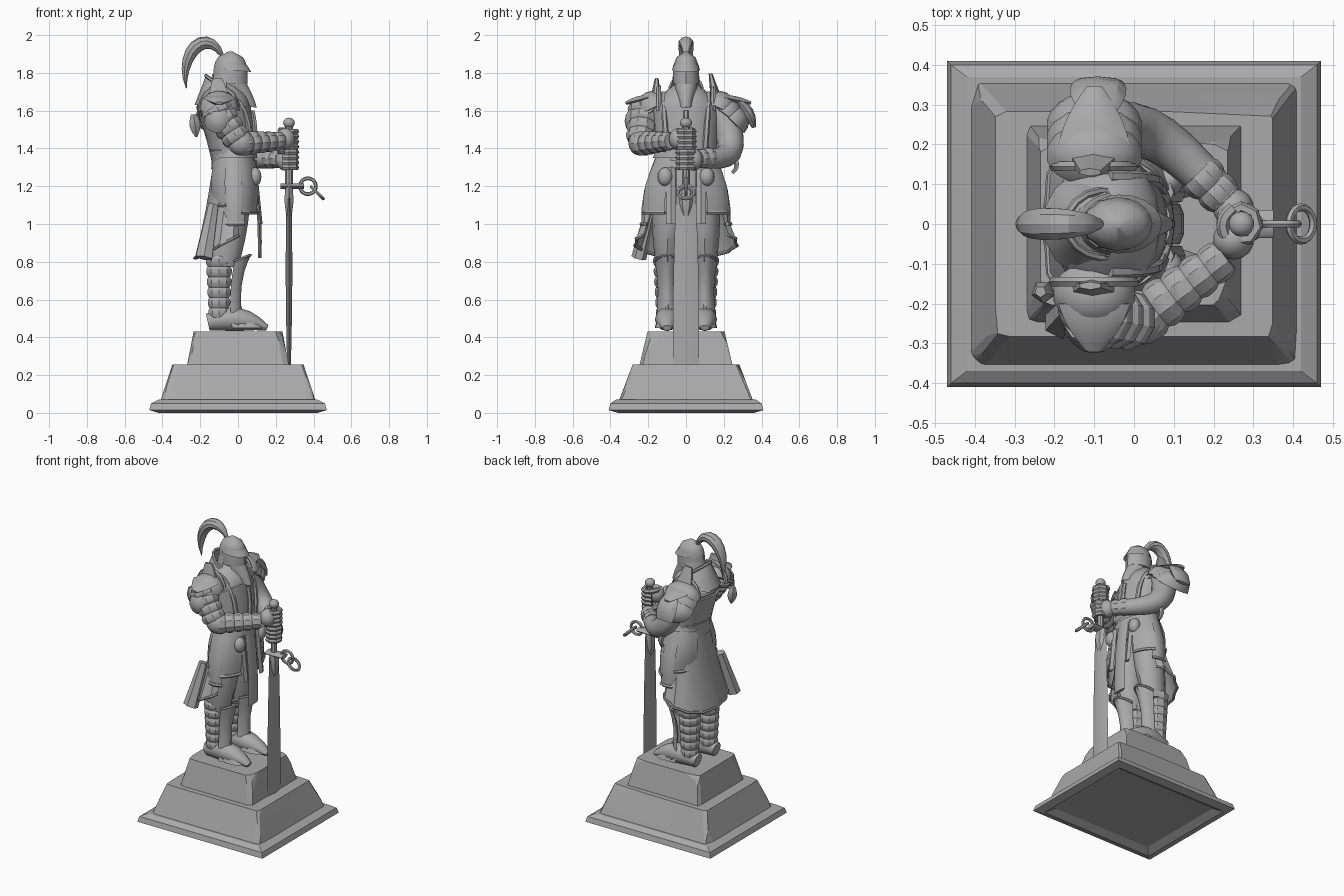
import bpy, bmesh, math, random
from math import cos, sin, pi, radians
from mathutils import Vector, Matrix

random.seed(4)
if "Cube" in bpy.data.objects:
    bpy.data.objects.remove(bpy.data.objects["Cube"])

stone = bpy.data.materials.new("grey_stone")
stone.use_nodes = True
grey = (.4, .4, .4, 1)
stone.diffuse_color = grey
stone.node_tree.nodes["Principled BSDF"].inputs["Base Color"].default_value = grey
SIDES = (("left", 1), ("right", -1))


def finish(name, bm, angle=35):
    bmesh.ops.recalc_face_normals(bm, faces=bm.faces)
    mesh = bpy.data.meshes.new(name)
    bm.to_mesh(mesh)
    bm.free()
    mesh.materials.append(stone)
    for polygon in mesh.polygons:
        polygon.use_smooth = True
    mesh.set_sharp_from_angle(angle=radians(angle))
    bpy.context.collection.objects.link(bpy.data.objects.new(name, mesh))


def mix(start, end, bulge=0):
    """Rule that blends two cross-sections, swelling in the middle."""
    return lambda t: [a + (b - a) * t + bulge * sin(pi * t) for a, b in zip(start, end)]


def bezier(*controls, steps=6):
    path = []
    for i in range(steps + 1):
        points = [Vector(c) for c in controls]
        while len(points) > 1:
            points = [a.lerp(b, i / steps) for a, b in zip(points, points[1:])]
        path.append(points[0])
    return path


def arc(centre, u, v, start, end, steps):
    """Points on the ellipse with half-axes u and v."""
    angles = [radians(start + (end - start) * i / steps) for i in range(steps + 1)]
    return [Vector(centre) + Vector(u) * cos(a) + Vector(v) * sin(a) for a in angles]


def limb(name, path, radius, sides=12, ref=None, closed=False, angle=35):
    """Tube along a path; radius is a number, a (side, up) pair or a rule."""
    bm = bmesh.new()
    path = [Vector(p) for p in path]
    count = len(path)
    span = (path[-1] - path[0]).normalized()
    ref = Vector(ref) if ref else Vector((1, 0, 0) if abs(span.z) > .75 else (0, 0, 1))
    rings = []
    for i, point in enumerate(path):
        before, after = path[i - 1 if closed else max(i - 1, 0)], path[(i + 1) % count if closed else min(i + 1, count - 1)]
        tangent = (after - before).normalized()
        side = tangent.cross(ref).normalized()
        up = side.cross(tangent)
        r = radius(i / (count - 1)) if callable(radius) else radius
        wide, high = (r, r) if isinstance(r, (int, float)) else r
        rings.append([bm.verts.new(p) for p in arc(point, side * wide, up * high, 0, 360, sides)[:-1]])
    for a, b in zip(rings, rings[1:] + rings[:1] if closed else rings[1:]):
        for k in range(sides):
            bm.faces.new((a[k - 1], a[k], b[k], b[k - 1]))
    if not closed:
        bm.faces.new(rings[0])
        bm.faces.new(rings[-1])
    finish(name, bm, angle)


def banded(name, a, b, start, end, bands):
    """Limb wrapped in bulging armour bands."""
    def radius(t):
        return (start + (end - start) * t) * (.86 + .14 * abs(sin(pi * bands * t)) ** .5)
    limb(name, bezier(a, b, steps=bands * 4), radius, 10, angle=25)


def sheet(name, sweep, start, end, y=0, bulge=0, dip=0, fold=0, hem=0, thick=.012, rows=4, steps=12):
    """Plate swept round z (0 is ahead) between two arcs of x, z, x radius, y radius."""
    bm = bmesh.new()
    grid = []
    for q in range(rows + 1):
        t = q / rows
        x, z, rx, ry = mix(start, end)(t)
        swell = 1 + bulge * sin(pi * t)
        line = arc((x, y, z), (rx * swell, 0, dip * t), (0, ry * swell, 0), *sweep, steps)
        for p in line[1::2]:
            p.xy = Vector((x, y)) + (p.xy - Vector((x, y))) * (1 + fold * t)
        grid.append([bm.verts.new(p) for p in line])
    for a, b in zip(grid, grid[1:]):
        for k in range(steps):
            bm.faces.new((a[k], a[k + 1], b[k + 1], b[k]))
    bmesh.ops.solidify(bm, geom=bm.faces[:], thickness=thick)
    if hem:
        limb(name + "_trim", line, hem, 6, ref=(0, 0, 1))
    finish(name, bm)


def ball(name, centre, size, tilt=0, dome=False):
    """Ellipsoid, or a tilted hollow dome."""
    bm = bmesh.new()
    bmesh.ops.create_uvsphere(bm, u_segments=14, v_segments=8, radius=1)
    if dome:
        bmesh.ops.delete(bm, geom=[v for v in bm.verts if v.co.z < -.05], context="VERTS")
    bmesh.ops.transform(bm, verts=bm.verts, matrix=Matrix.Translation(centre)
                        @ Matrix.Rotation(tilt, 4, "X") @ Matrix.Diagonal((*size, 1)))
    if dome:
        bmesh.ops.solidify(bm, geom=bm.faces[:], thickness=.014)
    finish(name, bm)


def tier(name, bottom, top, low, high, chips=0, hollow=False):
    """Tapered stone block, chipped by planes or hollowed underneath."""
    bm = bmesh.new()
    bmesh.ops.create_cube(bm, size=2)
    for v in bm.verts:
        half, z = (high, top) if v.co.z > 0 else (low, bottom)
        v.co = (v.co.x * half[0], v.co.y * half[1], z)
    for i in range(chips):
        a = 2 * pi * (i + random.uniform(-.4, .4)) / chips
        normal = Vector((cos(a), sin(a), random.uniform(.2, .6))).normalized()
        reach = max(v.co.dot(normal) for v in bm.verts) - random.uniform(.003, .012)
        bmesh.ops.bisect_plane(bm, geom=bm.verts[:] + bm.edges[:] + bm.faces[:],
                               plane_co=normal * reach, plane_no=normal, clear_outer=True)
        bmesh.ops.holes_fill(bm, edges=[e for e in bm.edges if e.is_boundary])
    if hollow:
        floor = min(bm.faces, key=lambda f: f.calc_center_median().z)
        for level in (0, .025):
            bmesh.ops.inset_region(bm, faces=[floor], thickness=.07)
            for v in floor.verts:
                v.co.z = level
        bmesh.ops.poke(bm, faces=[floor])["verts"][0].co.z = .05
    finish(name, bm, 8)


# Stepped pedestal
tier("plinth", .015, .05, (.47, .41), (.46, .4), hollow=True)
tier("plinth_lip", .05, .07, (.46, .4), (.42, .37))
tier("lower_step", .06, .255, (.412, .357), (.348, .283), 22)
tier("upper_step", .25, .43, (.27, .247), (.235, .204), 18)

# Legs, greaves and boots
for side, s in SIDES:
    y = s * .1
    limb(side + "_thigh", bezier((-.03, y * .8, 1.25), (-.04, y, 1), (-.08, y, .78)), mix((.09, .1), (.06, .08), .01))
    banded(side + "_calf", (-.1, y, .83), (-.1, y, .5), .076, .058, 6)
    sheet(side + "_greave", (-65, 65), (-.08, .5, .1, .064), (-.08, .78, .145, .07), y, bulge=-.2, dip=.055, hem=.008)
    limb(side + "_greave_ridge", bezier((.02, y, .52), (-.03, y, .66), (.06, y, .83)), mix((.012, .012), (.006, .006)), 6)
    limb(side + "_boot", bezier((-.16, y, .48), (0, y, .525), (.155, y, .45)), mix((.04, .045), (.025, .015), .032))
    for i in range(3):
        x = .04 * i
        sheet(f"{side}_boot_plate_{i}", (-90, 90), (x - .05, .535 - x / 3, .07, .045), (x - .03, .45, .09, .065), y, rows=1)

# Coat skirt, hip plates, belt and front cloth
sheet("coat_skirt", (60, 300), (-.03, 1.33, .1, .155), (-.07, .9, .15, .26), dip=.08, fold=.06, bulge=-.06, steps=18, hem=.009)
for side, s in SIDES:
    for part, start, end, low in (("front", 28, 75, 1.06), ("side", 68, 118, 1), ("back", 112, 160, 1.1)):
        sheet(f"{side}_{part}_hip_plate", (s * start, s * end), (-.02, 1.36, .11, .16), (-.015, low, .13, .235),
              bulge=.12, steps=5, hem=.011)
    ball(side + "_pouch", (.09, s * .11, 1.25), (.035, .04, .05))
    limb(side + "_hanging_strap", bezier((.09, s * .08, 1.3), (.12, s * .08, 1)), (.025, .01), 4)
limb("right_coat_tail", bezier((-.13, -.18, 1.1), (-.18, -.25, .82)), mix((.03, .03), (.04, .05)), 6)
limb("front_cloth", bezier((.08, 0, 1.34), (.12, 0, 1.1), (.115, 0, .82)), (.05, .012), 6)
for i in range(2):
    sheet(f"belt_{i}", (0, 360), (-.02, 1.29 + i * .06, .122, .175), (-.02, 1.335 + i * .06, .12, .16), thick=.02, rows=1, steps=20)

# Torso, breastplate detail and collar
limb("torso", bezier((-.02, 0, 1.2), (-.02, 0, 1.4), (-.07, 0, 1.6)), mix((.145, .1), (.18, .14)), 16)
limb("shoulders", bezier((-.07, 0, 1.6), (-.075, 0, 1.74)), mix((.18, .14), (.06, .06), .02), 16)
limb("chest_ridge", bezier((.085, 0, 1.38), (.1, 0, 1.5), (.075, 0, 1.6)), .014, 6)
for side, s in SIDES:
    limb(side + "_chest_strap", bezier((.06, s * .1, 1.38), (.07, s * .12, 1.64), (-.06, s * .12, 1.69)), .016, 6)
sheet("back_plate", (110, 250), (-.07, 1.66, .13, .16), (-.03, 1.39, .115, .15), bulge=.13, hem=.01)
sheet("collar", (60, 300), (-.09, 1.63, .14, .14), (-.07, 1.71, .1, .085), dip=-.075, hem=.01, thick=.015)
sheet("scarf", (0, 360), (-.06, 1.69, .09, .08), (-.08, 1.62, .14, .14), bulge=.08, fold=.05, thick=.02, steps=16)
limb("loose_scarf_end", bezier((-.235, -.17, 1.58), (-.22, -.17, 1.46)), mix((.015, .015), (.005, .005), .02), 5)

# Helmet with brow, neck guard, face plate and plume
limb("head", bezier((-.045, 0, 1.66), (-.03, 0, 1.82)), (.057, .07))
limb("helmet", bezier((-.04, 0, 1.74), (-.04, 0, 1.912)), lambda t: [r * (1.02 - t ** 4) ** .5 for r in (.068, .09)])
sheet("helmet_brow", (-110, 110), (-.04, 1.845, .085, .066), (-.035, 1.815, .105, .074), dip=-.01)
sheet("neck_guard", (100, 260), (-.04, 1.79, .09, .07), (-.045, 1.72, .1, .08), hem=.006)
sheet("face_plate", (-75, 75), (-.04, 1.765, .075, .064), (-.02, 1.635, .12, .04), bulge=.06, dip=-.02, steps=8)
limb("plume", arc((-.17, 0, 1.78), (.11, 0, 0), (0, 0, .18), 40, 200, 10),
     lambda t: [r * sin(pi * (.1 + .88 * t)) for r in (.036, .042)], 10, ref=(0, 1, 0), angle=25)

# Arms
limb("left_arm", bezier((-.09, .17, 1.64), (-.05, .26, 1.4), (.03, .29, 1.33), (.23, .06, 1.345), steps=9),
     mix((.08, .08), (.045, .045), .005), 14, ref=(1, 1, .3))
limb("left_elbow_cloth", bezier((0, .23, 1.38), (0, .3, 1.31), (0, .245, 1.27)), mix((.02, .02), (.01, .01)), 5)
banded("left_cuff", (.16, .13, 1.35), (.23, .06, 1.345), .06, .05, 2)
banded("right_upper_arm", (-.12, -.22, 1.62), (0, -.245, 1.44), .088, .075, 4)
ball("right_elbow", (.015, -.245, 1.43), (.07, .06, .068))
banded("right_forearm", (.01, -.245, 1.425), (.23, -.08, 1.44), .07, .05, 5)

# Layered shoulder plates with upturned fins
for (side, s), out, wide, taper in zip(SIDES, (.025, 0), (.122, .105), (0, .012)):
    for i in range(3):
        ball(f"{side}_shoulder_plate_{i}", (-.1, s * (.175 + (.03 + out / 5) * i), 1.615 - .035 * i),
             (wide - taper * i, .09, .09), -s * radians(26 + 10 * i), dome=True)
    limb(side + "_shoulder_rim", arc((-.1, s * .145, 1.6), (.1, 0, 0), (0, 0, .125), 0, 180, 8), .014, 6, ref=(0, 1, 0))
    limb(side + "_shoulder_fin", bezier((-.1, s * .16, 1.66), (-.11, s * (.155 - out), 1.77 + out)), mix((.03, .07), (.01, .03)), 6)
    limb(side + "_shoulder_wing", bezier((-.1, s * .2, 1.67), (-.1, s * (.32 + out), 1.64)), mix((.09, .016), (.02, .008), .01), 6)
limb("left_shoulder_flare", bezier((-.09, .27, 1.66), (-.09, .34, 1.6), (-.09, .36, 1.51)), mix((.01, .04), (.01, .06), .02), 8)

# Gripping hands
grip = .27
for (side, s), z in zip(SIDES, (1.34, 1.45)):
    ball(side + "_palm", (.25, s * .04, z), (.052, .05, .058))
    for i in range(4):
        knuckles = arc((grip, 0, z + .04 - .027 * i), (.04, 0, 0), (0, s * .042, 0), 110, -140, 5)
        limb(f"{side}_finger_{i}", knuckles, .0155, 6, ref=(0, 0, 1))
    limb(side + "_thumb", bezier((.23, s * .03, z + .04), (.21, -s * .01, z + .05), (.25, -s * .04, z + .045)), .016, 6)

# Planted sword with guard rings
limb("sword_blade", bezier((grip, 0, .25), (grip, 0, 1.16)), mix((.07, .01), (.052, .013), .006), 4)
limb("blade_collar", bezier((grip, 0, 1.04), (grip, 0, 1.2)), mix((.02, .014), (.04, .02), .01), 6)
limb("sword_grip", bezier((grip, 0, 1.15), (grip, 0, 1.53)), .02, 8)
ball("pommel", (grip, 0, 1.535), (.032, .032, .028))
limb("guard_bar", bezier((.225, 0, 1.2), (.35, 0, 1.2)), (.035, .014), 8)
for name, centre, u, v in (("upright", (.37, 0, 1.2), (.042, 0, 0), (0, 0, .042)),
                           ("hanging", (.42, 0, 1.165), (.03, 0, -.03), (0, .042, 0))):
    limb(name + "_guard_ring", arc(centre, u, v, 0, 360, 20)[:-1], .01, 6, ref=Vector(u).cross(Vector(v)), closed=True)
